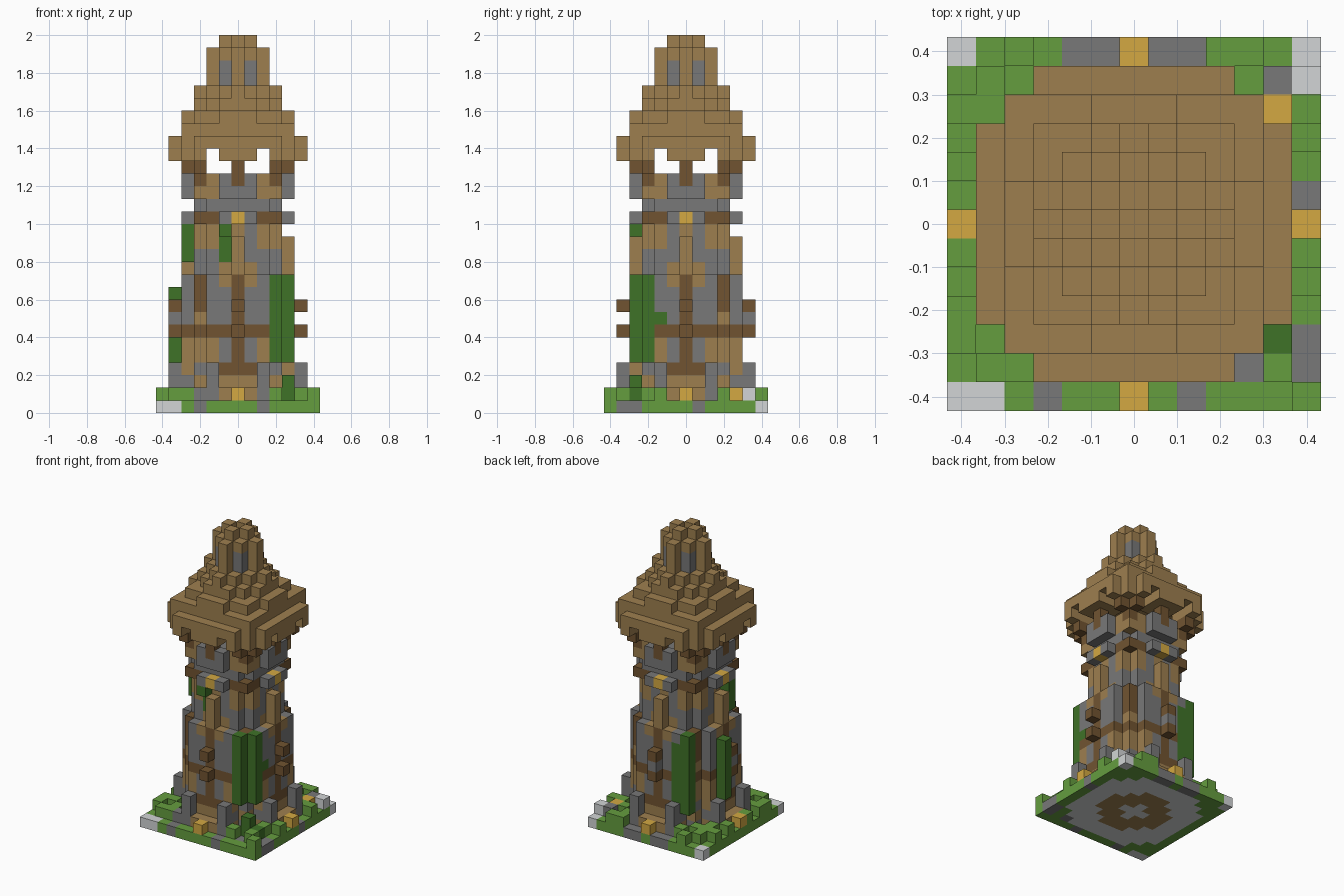
import bpy
from mathutils import Vector

if "Cube" in bpy.data.objects:
    bpy.data.objects.remove(bpy.data.objects["Cube"], do_unlink=True)

U = 2 / 30  # block size


def linear(c):
    c /= 255
    return c / 12.92 if c < 0.04 else ((c + 0.055) / 1.055) ** 2.4


PALETTE = {
    "t": ("tan_wood", (158, 127, 79)),
    "d": ("dark_wood", (113, 84, 49)),
    "g": ("grey_stone", (120, 120, 120)),
    "l": ("light_stone", (210, 213, 214)),
    "y": ("gold", (212, 169, 66)),
    "G": ("grass_green", (101, 157, 63)),
    "v": ("vine_green", (63, 114, 39)),
}
KEYS = list(PALETTE)
materials = []
for name, rgb in PALETTE.values():
    m = bpy.data.materials.new(name)
    m.use_nodes = True
    colour = [linear(c) for c in rgb] + [1]
    m.diffuse_color = colour
    bsdf = m.node_tree.nodes["Principled BSDF"]
    bsdf.inputs["Base Color"].default_value = colour
    bsdf.inputs["Roughness"].default_value = 0.9
    materials.append(m)

blocks = {}  # (x, y, layer) -> (part, colour key)


def put(part, x, y, layers, key):
    for k in layers:
        blocks[x, y, k] = (part, key)


def four(part, a, r, layers, key):
    """Repeat a block on all four sides, mirrored about each side's middle."""
    for s in (-1, 1):
        for t in (-1, 1):
            put(part, a * s, r * t, layers, key)
            put(part, r * t, a * s, layers, key)


def disc(radius, total):
    span = range(-radius, radius + 1)
    return [(x, y) for x in span for y in span if abs(x) + abs(y) <= total]


# Ground slab: grass rim, stone ring, wooden heart
for radius, total, key in ((6, 12, "G"), (5, 8, "l"), (3, 4, "t"), (1, 1, "l")):
    for x, y in disc(radius, total):
        put("ground", x, y, [0], key)

# Rim stones and grass tufts
for x, y in ((-6, -6), (-5, -6), (-6, 6), (6, 6)):
    put("ground", x, y, [0], "l")
for x, y in ((-3, -6), (2, -6), (6, 1), (6, -4), (6, -5), (-2, 6), (-1, 6), (1, 6), (2, 6),
             (4, -5)):
    put("ground", x, y, [0], "g")
four("grass_tufts", 3, 5, [1], "G")
four("grass_tufts", 4, 4, [1], "G")
for x, y in ((-6, -4), (-6, -3), (-5, -5), (-4, -5), (-6, 4), (-5, 5), (-5, 4), (-6, 2),
             (6, -6), (5, -5), (6, -2), (6, 3), (4, 6), (3, 6), (-4, 6), (-6, -1)):
    put("grass_tufts", x, y, [1], "G")
put("rim_stones", 6, 5, [1], "l")
put("rim_stones", 5, 5, [1], "g")
put("rim_stones", -3, -5, [1], "g")
put("rim_stones", 5, 4, [1], "y")
four("gold_steps", 0, 6, [1], "y")

# Tower body: layer radius, corner cut, colours from the middle of a side outwards
BODY = [(4, 6, "tttg"), (4, 6, "ttgt"), (4, 6, "ddtg"), (4, 6, "dgtt"), (4, 6, "dgtt"),
        (4, 6, "dddd"), (4, 6, "dggt"), (4, 6, "dggd"), (4, 6, "dggd"), (4, 6, "dtgd"),
        (3, 5, "ttgg"), (3, 5, "tggt"), (3, 5, "ggtt"), (3, 5, "tgtt"), (3, 5, "ggdd"),
        (3, 5, "gggg")]
for k, (radius, total, keys) in enumerate(BODY, 1):
    for x, y in disc(radius, total):
        put("tower_body", x, y, [k], keys[min(abs(x), abs(y))])

# Buttresses, beams and ledge on each side
four("base_posts", 0, 5, [1], "t")
four("base_posts", 1, 5, [1], "t")
four("base_posts", 2, 5, [1, 2, 3], "g")
four("beam_ends", 0, 5, [6, 8], "d")
put("beam_ends", -5, 0, [7], "g")
put("beam_ends", 0, 5, [7], "g")
four("window_heads", 0, 4, [11, 12, 13], "t")
four("ledge", 0, 4, [15], "y")
four("ledge", 1, 4, [15], "g")
four("ledge", 3, 3, [15], "d")

# Vines
for x, y, low, high in ((3, -4, 4, 11), (4, -3, 4, 11), (-3, 4, 3, 11), (-2, 4, 4, 10),
                        (-5, 1, 4, 10), (-4, -1, 12, 15), (-1, -3, 12, 15), (-1, -4, 14, 15),
                        (4, -4, 1, 3), (5, -4, 1, 2), (4, -2, 7, 8)):
    put("vines", x, y, range(low, high), "v")

# Parapet with floor
for x, y in disc(3, 5):
    put("parapet", x, y, [17], "t" if min(abs(x), abs(y)) > 1 else "g")
for a in (0, 1):
    four("parapet", a, 4, [17, 18], "g")
four("parapet", 2, 3, [17, 18], "t")
four("parapet", 3, 3, [17], "t")

# Roof posts and lantern
four("roof_posts", 0, 4, [18, 19], "d")
four("roof_posts", 3, 3, [18, 19], "d")
four("roof_posts", 3, 4, [19], "d")
put("lantern", 0, 0, [18, 19, 20], "y")

# Eave brackets, leaving gaps between them
for x, y in disc(5, 8):
    if 2 not in (abs(x), abs(y)) and max(abs(x), abs(y)) > 2:
        put("eave_brackets", x, y, [20], "t")

# Stepped square roof with a raised rib down each side
for k, (radius, total) in enumerate(((5, 8), (4, 8), (3, 6), (2, 4), (2, 3)), 21):
    for x, y in disc(radius, total):
        put("roof", x, y, [k], "t")
for a, r, layers in ((0, 4, [23]), (1, 4, [23]), (0, 3, [24, 25]), (1, 3, [24])):
    four("roof_ribs", a, r, layers, "t")

# Spire with stone windows in its corners
for x, y in disc(2, 2):
    put("spire", x, y, [26, 27, 28], "t")
four("spire", 1, 1, [26, 27], "g")
four("spire", 0, 1, [29], "t")

# Turn the blocks into one mesh per part, keeping only exposed faces
AXES = [Vector(v) for v in ((1, 0, 0), (0, 1, 0), (0, 0, 1))]
for part in dict.fromkeys(p for p, _ in blocks.values()):
    verts, faces, slots, index = [], [], [], {}
    for cell, (owner, key) in blocks.items():
        if owner != part:
            continue
        centre = Vector(cell) + Vector((0, 0, 0.5))
        for n in range(3):
            for sign in (-1, 1):
                normal = AXES[n] * sign
                if tuple(int(c) for c in Vector(cell) + normal) in blocks:
                    continue
                u, w = AXES[(n + 1) % 3], AXES[(n + 2) % 3] * sign
                face = []
                for p, q in ((-1, -1), (1, -1), (1, 1), (-1, 1)):
                    corner = tuple((centre + (normal + u * p + w * q) / 2) * U)
                    rounded = tuple(round(c, 4) for c in corner)
                    if rounded not in index:
                        index[rounded] = len(verts)
                        verts.append(corner)
                    face.append(index[rounded])
                faces.append(face)
                slots.append(KEYS.index(key))
    mesh = bpy.data.meshes.new(part)
    mesh.from_pydata(verts, [], faces)
    for m in materials:
        mesh.materials.append(m)
    mesh.polygons.foreach_set("material_index", slots)
    mesh.update()
    bpy.context.collection.objects.link(bpy.data.objects.new(part, mesh))
